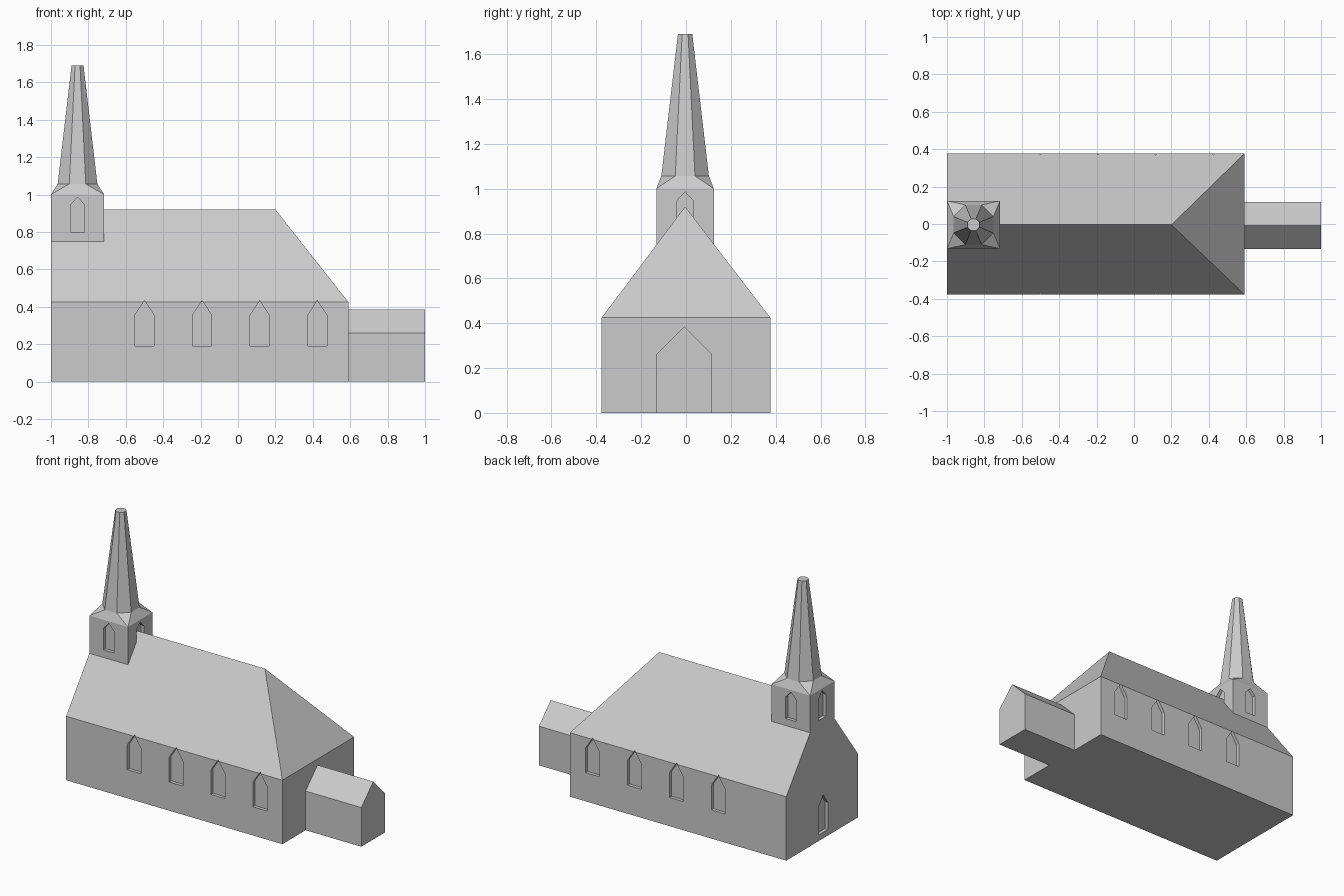
import bpy, bmesh, math

if "Cube" in bpy.data.objects:
    bpy.data.objects.remove(bpy.data.objects["Cube"])

stone = bpy.data.materials.new("pale_grey")
stone.diffuse_color = (0.6, 0.6, 0.6, 1)
stone.use_nodes = True
stone.node_tree.nodes["Principled BSDF"].inputs["Base Color"].default_value = stone.diffuse_color

X0, X1 = -1.0, 0.59            # nave ends
HW, EAVE, RIDGE = 0.376, 0.425, 0.92
CY = -0.004                    # ridge / tower centre line
TX0, TX1, TH = -1.0, -0.716, 0.128
TX = (TX0 + TX1) / 2
TOP = 1.0


def finish(name, bm):
    bmesh.ops.recalc_face_normals(bm, faces=bm.faces)
    me = bpy.data.meshes.new(name)
    bm.to_mesh(me)
    bm.free()
    me.materials.append(stone)
    ob = bpy.data.objects.new(name, me)
    bpy.context.collection.objects.link(ob)
    return ob


def add_prism(bm, profile, axis, a, b):
    """Extrude a (sideways, z) profile along x or y from a to b."""
    def place(u, z, t):
        return (t, u, z) if axis == 'x' else (u, t, z)
    r0 = [bm.verts.new(place(u, z, a)) for u, z in profile]
    r1 = [bm.verts.new(place(u, z, b)) for u, z in profile]
    n = len(profile)
    bm.faces.new(r0)
    bm.faces.new(r1)
    for i in range(n):
        j = (i + 1) % n
        bm.faces.new((r0[i], r0[j], r1[j], r1[i]))
    return r0, r1


def lancet(c, hw, z0, spring, apex):
    return [(c - hw, z0), (c + hw, z0), (c + hw, spring), (c, apex), (c - hw, spring)]


def cut(ob, cutters):
    """Carve window recesses, given as (profile, axis, a, b)."""
    bm = bmesh.new()
    for c in cutters:
        add_prism(bm, *c)
    tool = finish("window_cutter", bm)
    tool.hide_render = True
    mod = ob.modifiers.new("recesses", 'BOOLEAN')
    mod.operation, mod.solver, mod.object = 'DIFFERENCE', 'EXACT', tool
    bpy.context.view_layer.objects.active = ob
    bpy.ops.object.modifier_apply(modifier=mod.name)
    bpy.data.objects.remove(tool)


# nave: gable at the tower end, hipped roof at the other end
bm = bmesh.new()
_, end = add_prism(bm, [(-HW, 0), (HW, 0), (HW, EAVE), (CY, RIDGE), (-HW, EAVE)], 'x', X0, X1)
bmesh.ops.connect_verts(bm, verts=[end[2], end[4]])
end[3].co.x = 0.2
nave = finish("nave", bm)

# tower: its underside sits astride the nave roof
def roof_z(y):
    run = HW - CY if y > CY else HW + CY
    return RIDGE - abs(y - CY) * (RIDGE - EAVE) / run

yl, yr = CY - TH, CY + TH
bm = bmesh.new()
add_prism(bm, [(yl, roof_z(yl)), (CY, RIDGE), (yr, roof_z(yr)), (yr, TOP), (yl, TOP)], 'x', TX0, TX1)
tower = finish("tower", bm)

# window recesses
D, OUT = 0.022, 0.05
belfry = (0.038, 0.80, 0.945, 0.985)
west_belfry = (lancet(CY, *belfry), 'x', TX0 - OUT, TX0 + D)
nave_cuts = [west_belfry, (lancet(-0.012, 0.05, 0.04, 0.22, 0.29), 'x', X0 - OUT, X0 + D)]
for i in range(4):
    arch = lancet(-0.5 + i * 0.308, 0.051, 0.19, 0.355, 0.433)
    for s in (-1, 1):
        nave_cuts.append((arch, 'y', s * (HW - D), s * (HW + OUT)))
cut(nave, nave_cuts)
side = lancet(TX, *belfry)
cut(tower, [west_belfry,
            (lancet(CY, *belfry), 'x', TX1 - D, TX1 + OUT),
            (side, 'y', yl - OUT, yl + D),
            (side, 'y', yr - D, yr + OUT)])

# broach spire: square base, octagonal shaft, flat tip
bm = bmesh.new()
tw = (TX1 - TX0) / 2
square = [bm.verts.new((TX + sx * tw, CY + sy * TH, TOP))
          for sx, sy in ((1, 1), (-1, 1), (-1, -1), (1, -1))]

def octagon(apothem, z):
    r = apothem / math.cos(math.pi / 8)
    return [bm.verts.new((TX + r * math.cos(a), CY + r * math.sin(a), z))
            for a in (math.pi / 8 + k * math.pi / 4 for k in range(8))]

low, tip = octagon(0.106, 1.057), octagon(0.032, 1.69)
for k in range(4):
    bm.faces.new((square[k], low[2 * k + 1], low[2 * k]))
    bm.faces.new((square[k], square[(k + 1) % 4], low[(2 * k + 2) % 8], low[2 * k + 1]))
for k in range(8):
    j = (k + 1) % 8
    bm.faces.new((low[k], low[j], tip[j], tip[k]))
bm.faces.new(tip)
finish("spire", bm)

# low gabled annex at the hipped end
bm = bmesh.new()
ay = -0.008
add_prism(bm, [(ay - 0.125, 0), (ay + 0.125, 0), (ay + 0.125, 0.26), (ay, 0.385), (ay - 0.125, 0.26)],
          'x', X1, 1.0)
finish("annex", bm)
